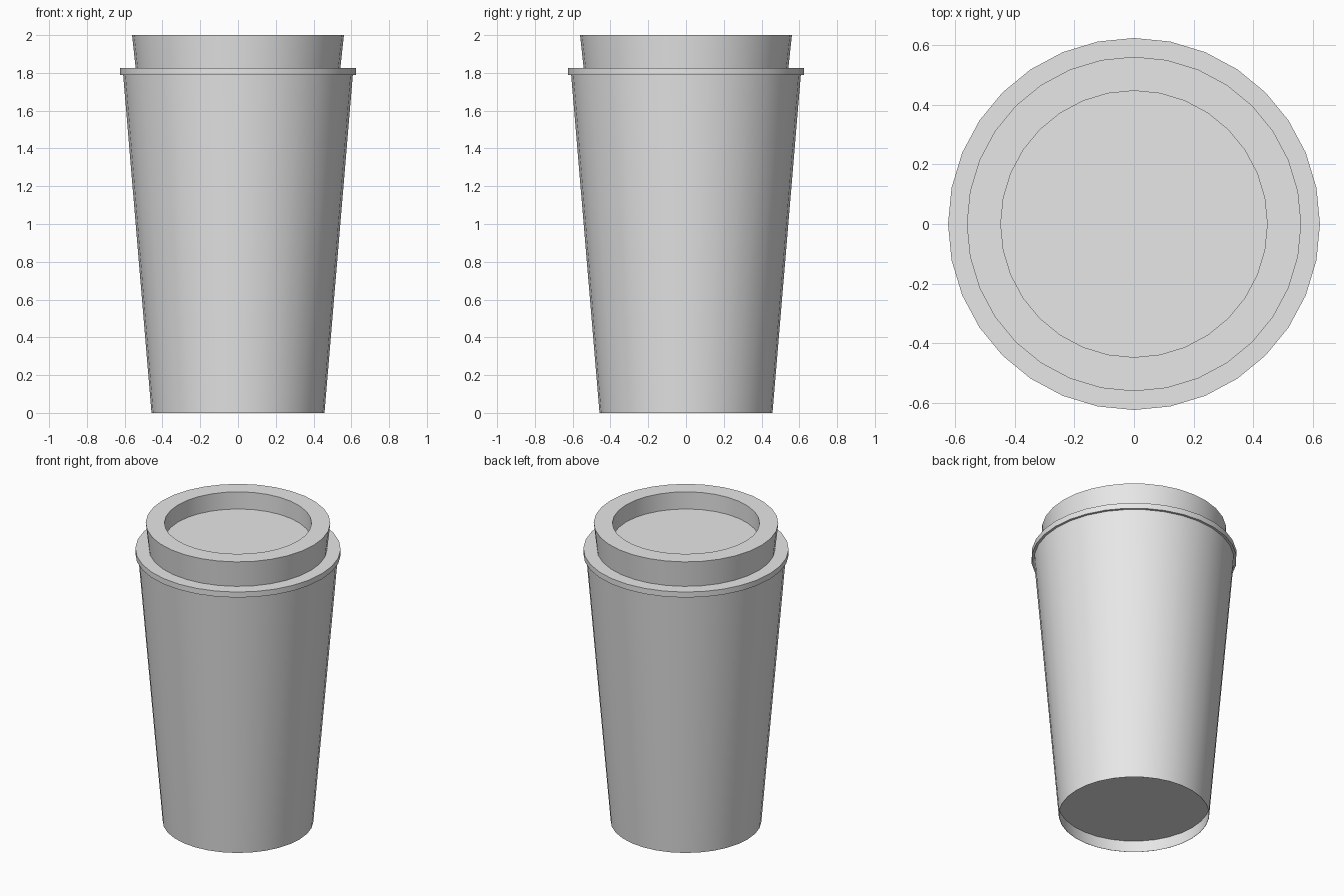
import bpy
import bmesh
from math import cos, sin, tau, radians

SIDES = 32

default_cube = bpy.data.objects.get("Cube")
if default_cube:
    bpy.data.objects.remove(default_cube, do_unlink=True)

# Single plain grey for the whole model
grey = bpy.data.materials.new("plain_grey")
grey.use_nodes = True
grey.diffuse_color = (0.8, 0.8, 0.8, 1)
grey.node_tree.nodes["Principled BSDF"].inputs["Base Color"].default_value = (0.8, 0.8, 0.8, 1)


def lathe(name, profile):
    """Turn a (radius, height) profile around z; radius 0 closes it with a flat disc."""
    bm = bmesh.new()
    rings = []
    for radius, z in profile:
        if radius > 0:
            angles = [tau * i / SIDES for i in range(SIDES)]
            rings.append([bm.verts.new((radius * cos(a), radius * sin(a), z)) for a in angles])
    for low, high in zip(rings, rings[1:]):
        for i in range(SIDES):
            j = (i + 1) % SIDES
            bm.faces.new((low[i], low[j], high[j], high[i]))
    if profile[0][0] == 0:
        bm.faces.new(rings[0][::-1])
    if profile[-1][0] == 0:
        bm.faces.new(rings[-1])

    mesh = bpy.data.meshes.new(name)
    bm.to_mesh(mesh)
    bm.free()
    mesh.materials.append(grey)
    obj = bpy.data.objects.new(name, mesh)
    bpy.context.collection.objects.link(obj)

    bpy.ops.object.select_all(action='DESELECT')
    obj.select_set(True)
    bpy.context.view_layer.objects.active = obj
    bpy.ops.object.shade_smooth_by_angle(angle=radians(30))
    return obj


# Tapered cup: raised floor, thin foot, outer wall
lathe("cup_body", [
    (0, 0.08), (0.463, 0.08), (0.456, 0), (0.458, 0), (0.608, 1.79),
])

# Lid: overhanging rim, flared collar, sunken drinking surface
lathe("lid", [
    (0.6, 1.79), (0.624, 1.79), (0.624, 1.827), (0.542, 1.827),
    (0.561, 2), (0.447, 2), (0.447, 1.885), (0, 1.885),
])
